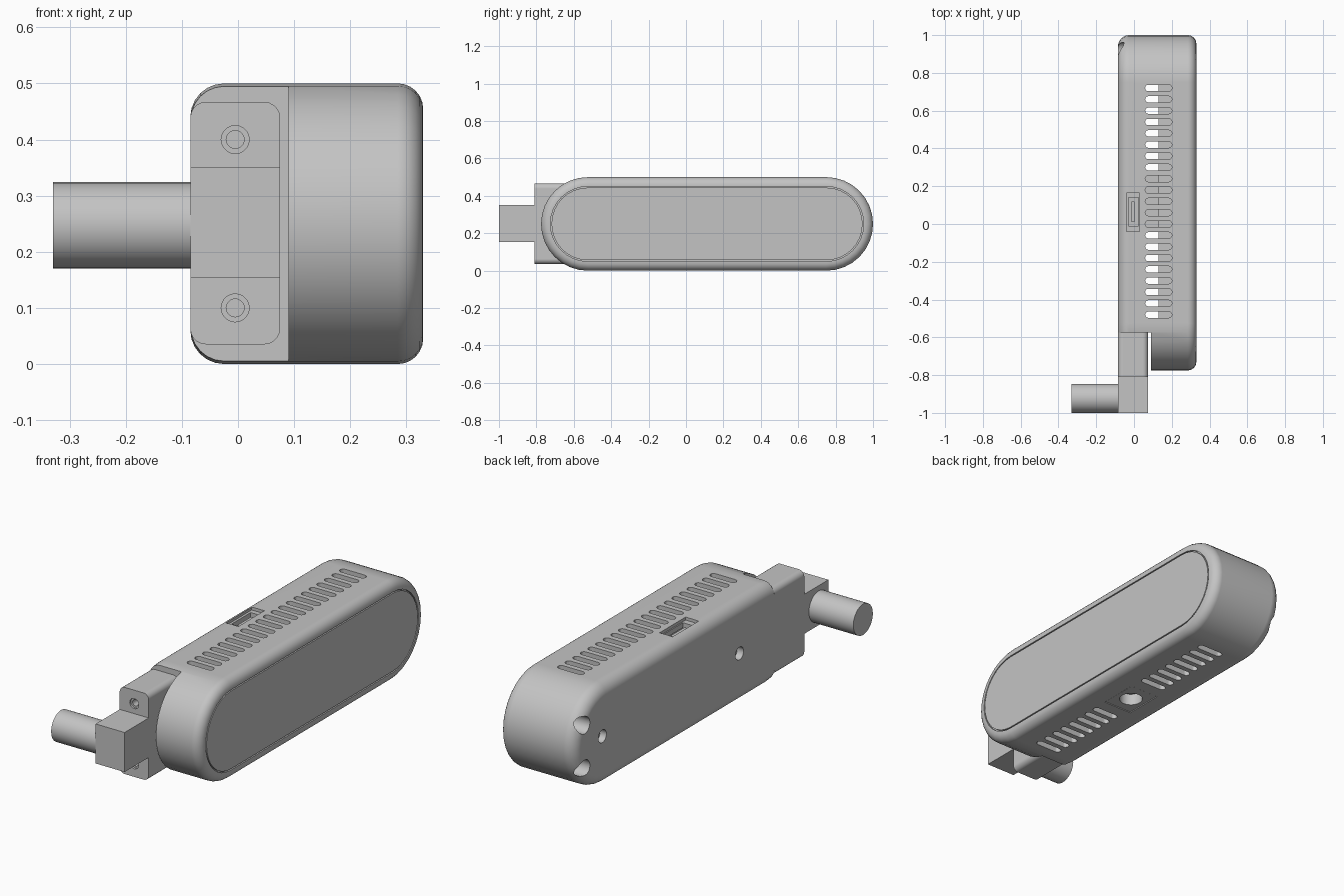
import bpy
import bmesh
from math import pi, sin, cos, radians

cube = bpy.data.objects.get("Cube")
if cube:
    bpy.data.objects.remove(cube, do_unlink=True)

grey = bpy.data.materials.new("light grey plastic")
grey.use_nodes = True
TONE = (0.55, 0.55, 0.55, 1)
grey.diffuse_color = TONE
grey.node_tree.nodes["Principled BSDF"].inputs["Base Color"].default_value = TONE


def stadium(cu, cv, half, radius, segs=16):
    """Outline of a slot whose straight sides run along u; half = 0 gives a circle."""
    pts = []
    for side in (1, -1):
        for i in range(segs + 1):
            a = -pi / 2 + pi * i / segs
            pts.append((cu + side * (half + radius * cos(a)), cv + side * radius * sin(a)))
    return pts


def rect(u0, u1, v0, v1):
    return [(u0, v0), (u1, v0), (u1, v1), (u0, v1)]


PLACE = {
    "x": lambda w, u, v: (w, u, v),
    "y": lambda w, u, v: (u, w, v),
    "z": lambda w, u, v: (u, v, w),
}


def loft(name, axis, sections):
    """Skin a list of (position along axis, outline) sections and cap both ends."""
    bm = bmesh.new()
    rings = [[bm.verts.new(PLACE[axis](w, u, v)) for u, v in outline]
             for w, outline in sections]
    n = len(rings[0])
    for a, b in zip(rings, rings[1:]):
        for i in range(n):
            j = (i + 1) % n
            bm.faces.new((a[i], a[j], b[j], b[i]))
    bm.faces.new(rings[0])
    bm.faces.new(rings[-1])
    bmesh.ops.remove_doubles(bm, verts=bm.verts, dist=1e-5)
    bmesh.ops.recalc_face_normals(bm, faces=bm.faces)
    mesh = bpy.data.meshes.new(name)
    bm.to_mesh(mesh)
    bm.free()
    mesh.materials.append(grey)
    obj = bpy.data.objects.new(name, mesh)
    bpy.context.collection.objects.link(obj)
    return obj


def prism(name, axis, outline, lo, hi):
    return loft(name, axis, [(lo, outline), (hi, outline)])


def activate(obj):
    bpy.ops.object.select_all(action="DESELECT")
    obj.select_set(True)
    bpy.context.view_layer.objects.active = obj


def cut(target, axis, outline, lo, hi):
    cutter = prism("cutter", axis, outline, lo, hi)
    cutter.hide_render = True
    activate(target)
    mod = target.modifiers.new("cut", "BOOLEAN")
    mod.operation = "DIFFERENCE"
    mod.solver = "EXACT"
    mod.object = cutter
    bpy.ops.object.modifier_apply(modifier=mod.name)
    bpy.data.objects.remove(cutter, do_unlink=True)


def finish(obj):
    activate(obj)
    bpy.ops.object.shade_smooth_by_angle(angle=radians(30))
    mod = obj.modifiers.new("flat faces", "WEIGHTED_NORMAL")
    mod.keep_sharp = True


# Housing: stadium section with rounded rims and a grooved side panel
LEFT, RIGHT, MID_Y, HALF, R, MID_Z = -0.085, 0.33, 0.1125, 0.6375, 0.25, 0.25
STEPS = 6
profile = []
for i in range(STEPS + 1):
    a = pi / 2 * i / STEPS
    profile.append((LEFT + 0.06 * (1 - cos(a)), 0.06 * (1 - sin(a))))
for i in range(STEPS + 1):
    a = pi / 2 * i / STEPS
    profile.append((RIGHT - 0.045 * (1 - sin(a)), 0.045 * (1 - cos(a))))
profile += [(RIGHT, 0.05), (RIGHT - 0.01, 0.05), (RIGHT - 0.01, 0.056), (RIGHT, 0.056)]
housing = loft("housing", "x",
               [(x, stadium(MID_Y, MID_Z, HALF, R - inset)) for x, inset in profile])

# Hollow inside and the step that receives the bracket
cut(housing, "x", rect(-0.53, 0.78, 0.04, 0.46), -0.04, 0.28)
cut(housing, "y", rect(-0.2, 0.09, -0.1, 0.6), -0.9, -0.575)

# Vent slots above and below, leaving room for the tripod insert underneath
for k in range(21):
    y = 0.72 - 0.06 * k
    slot = stadium(0.13, y, 0.054, 0.017, 6)
    cut(housing, "z", slot, 0.42, 0.56)
    if not 8 <= k <= 12:
        cut(housing, "z", slot, -0.06, 0.08)

# Connector port with a shallow surround
cut(housing, "z", rect(-0.04, 0.03, -0.04, 0.165), 0.485, 0.56)
cut(housing, "z", rect(-0.028, 0.024, -0.01, 0.14), 0.42, 0.56)

# Screw holes and the pair of end holes in the left side
for y in (-0.3, 0.78):
    cut(housing, "x", stadium(y, MID_Z, 0, 0.032, 10), -0.2, -0.05)
for side in (-1, 1):
    cut(housing, "x", stadium(0.92, MID_Z + side * 0.107, 0, 0.042, 10), -0.2, 0.05)

# Tripod insert in the underside
cut(housing, "z", rect(0.04, 0.2, 0.02, 0.22), -0.06, 0.08)
insert = prism("tripod_insert", "z", rect(0.043, 0.197, 0.023, 0.217), 0.002, 0.08)
cut(insert, "z", stadium(0.12, 0.12, 0, 0.055, 12), -0.05, 0.06)
finish(housing)
finish(insert)

# Parts seen through the openings
prism("inner_board", "x", rect(-0.5, 0.75, 0.1, 0.4), 0.13, 0.25)
prism("port_tongue", "z", rect(-0.012, 0.002, 0.01, 0.12), 0.36, 0.475)
prism("port_base", "z", rect(-0.036, 0.03, -0.03, 0.16), 0.34, 0.4)

# Bracket plate with rounded long edges and counterbored screw holes
bracket = prism("bracket", "y", rect(LEFT, 0.075, 0.035, 0.467), -0.81, -0.575)
bm = bmesh.new()
bm.from_mesh(bracket.data)
long_edges = [e for e in bm.edges if abs(e.verts[0].co.y - e.verts[1].co.y) > 0.1]
bmesh.ops.bevel(bm, geom=long_edges, offset=0.028, segments=5, profile=0.5, affect="EDGES")
bm.to_mesh(bracket.data)
bm.free()
for z in (0.1, 0.4):
    cut(bracket, "y", stadium(-0.005, z, 0, 0.025, 10), -0.9, -0.8)
    cut(bracket, "y", stadium(-0.005, z, 0, 0.016, 10), -0.9, -0.65)
finish(bracket)

# Arm block and the shaft that leaves it sideways
prism("arm_block", "y", rect(LEFT, 0.075, 0.153, 0.35), -1.0, -0.81)
shaft = prism("shaft", "x", stadium(-0.923, 0.247, 0, 0.077), -0.33, LEFT)
finish(shaft)
